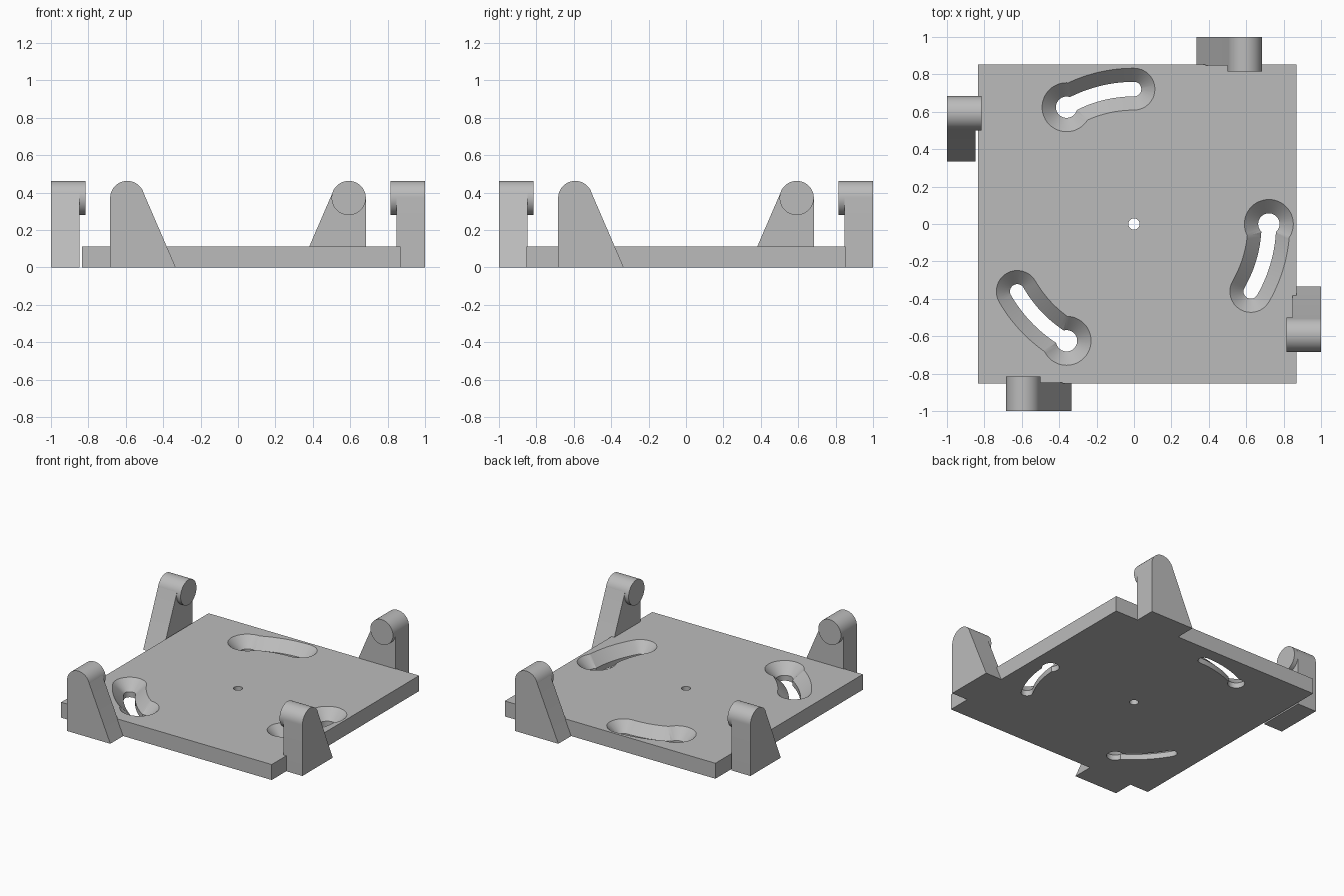
import bpy, bmesh
from math import cos, sin, pi, radians
from mathutils import Matrix

if "Cube" in bpy.data.objects:
    bpy.data.objects.remove(bpy.data.objects["Cube"])

grey = bpy.data.materials.new("light grey")
grey.use_nodes = True
colour = (0.5, 0.5, 0.5, 1)
grey.diffuse_color = colour
grey.node_tree.nodes["Principled BSDF"].inputs["Base Color"].default_value = colour

THICK = 0.113      # plate thickness
HALF = 0.852       # half the plate's side
SLOT_R = 0.721     # radius on which the slots lie
PIN = (-0.592, 0.371, 0.0915)   # x, z, radius of the pin


def loft(name, rings):
    """Closed solid through rings with equal point counts."""
    bm = bmesh.new()
    loops = [[bm.verts.new(p) for p in ring] for ring in rings]
    n = len(loops[0])
    for a, b in zip(loops, loops[1:]):
        for i in range(n):
            j = (i + 1) % n
            bm.faces.new((a[i], a[j], b[j], b[i]))
    bm.faces.new(loops[0][::-1])
    bm.faces.new(loops[-1])
    bmesh.ops.recalc_face_normals(bm, faces=bm.faces)
    mesh = bpy.data.meshes.new(name)
    bm.to_mesh(mesh)
    bm.free()
    mesh.materials.append(grey)
    obj = bpy.data.objects.new(name, mesh)
    bpy.context.collection.objects.link(obj)
    return obj


def select(obj):
    bpy.ops.object.select_all(action='DESELECT')
    obj.select_set(True)
    bpy.context.view_layer.objects.active = obj


def smooth(obj):
    select(obj)
    bpy.ops.object.shade_smooth_by_angle(angle=radians(25))


def slot_outline(start, end, r, z, steps=16):
    """Rounded arc slot of half width r between two angles."""
    pts = []
    for i in range(steps + 1):
        a = start + (end - start) * i / steps
        pts.append(((SLOT_R + r) * cos(a), (SLOT_R + r) * sin(a), z))
    for centre, turn in ((end, 0), (start, pi)):
        for i in range(1, steps):
            a = centre + turn + pi * i / steps
            pts.append((SLOT_R * cos(centre) + r * cos(a),
                        SLOT_R * sin(centre) + r * sin(a), z))
        if turn == 0:
            for i in range(steps + 1):
                a = end + (start - end) * i / steps
                pts.append(((SLOT_R - r) * cos(a), (SLOT_R - r) * sin(a), z))
    return pts


def circle(x, y, r, z, n=48):
    return [(x + r * cos(2 * pi * i / n), y + r * sin(2 * pi * i / n), z) for i in range(n)]


def cut(target, cutter):
    cutter.hide_render = True
    select(target)
    mod = target.modifiers.new("cut", 'BOOLEAN')
    mod.operation = 'DIFFERENCE'
    mod.solver = 'EXACT'
    mod.object = cutter
    bpy.ops.object.modifier_apply(modifier=mod.name)
    bpy.data.objects.remove(cutter)


# Base plate, slightly off centre
x0, x1 = 0.0175 - HALF, 0.0175 + HALF
plate = loft("base_plate", [[(x0, -HALF, z), (x1, -HALF, z), (x1, HALF, z), (x0, HALF, z)]
                            for z in (0, THICK)])

# Centre hole
cut(plate, loft("centre_hole_cutter", [circle(0, 0, 0.03, z) for z in (-0.05, 0.2)]))

# Three countersunk keyhole slots
def countersink(r_low, r_top):
    knee = THICK - (r_top - r_low)
    return ((r_low, -0.05), (r_low, knee), (r_top, THICK), (r_top + 0.03, THICK + 0.03))

for k in range(3):
    head = 2 * pi * k / 3
    cut(plate, loft("slot_cutter", [slot_outline(head - pi / 6, head, r, z)
                                    for r, z in countersink(0.039, 0.112)]))
    cx, cy = SLOT_R * cos(head), SLOT_R * sin(head)
    cut(plate, loft("slot_head_cutter", [circle(cx, cy, r, z)
                                         for r, z in countersink(0.057, 0.131)]))
smooth(plate)

# Four corner brackets, each a sloped post with a round pin pointing inwards
px, pz, pr = PIN
post_profile = [(px - pr, 0), (-0.333, 0)]
for i in range(33):
    a = radians(16 + 164 * i / 32)
    post_profile.append((px + pr * cos(a), pz + pr * sin(a)))
pin_profile = [(x, z) for x, z, _ in
               [(px + pr * cos(a), pz + pr * sin(a), 0) for a in
                (2 * pi * i / 64 for i in range(64))]]

for k, side in enumerate(("front", "left", "back", "right")):
    turn = Matrix.Rotation(k * pi / 2, 4, 'Z')
    for part, profile, inner in (("post", post_profile, -0.847), ("pin", pin_profile, -0.815)):
        obj = loft(f"{side}_{part}", [[(x, y, z) for x, z in profile] for y in (-1, inner)])
        obj.data.transform(turn)
        smooth(obj)
